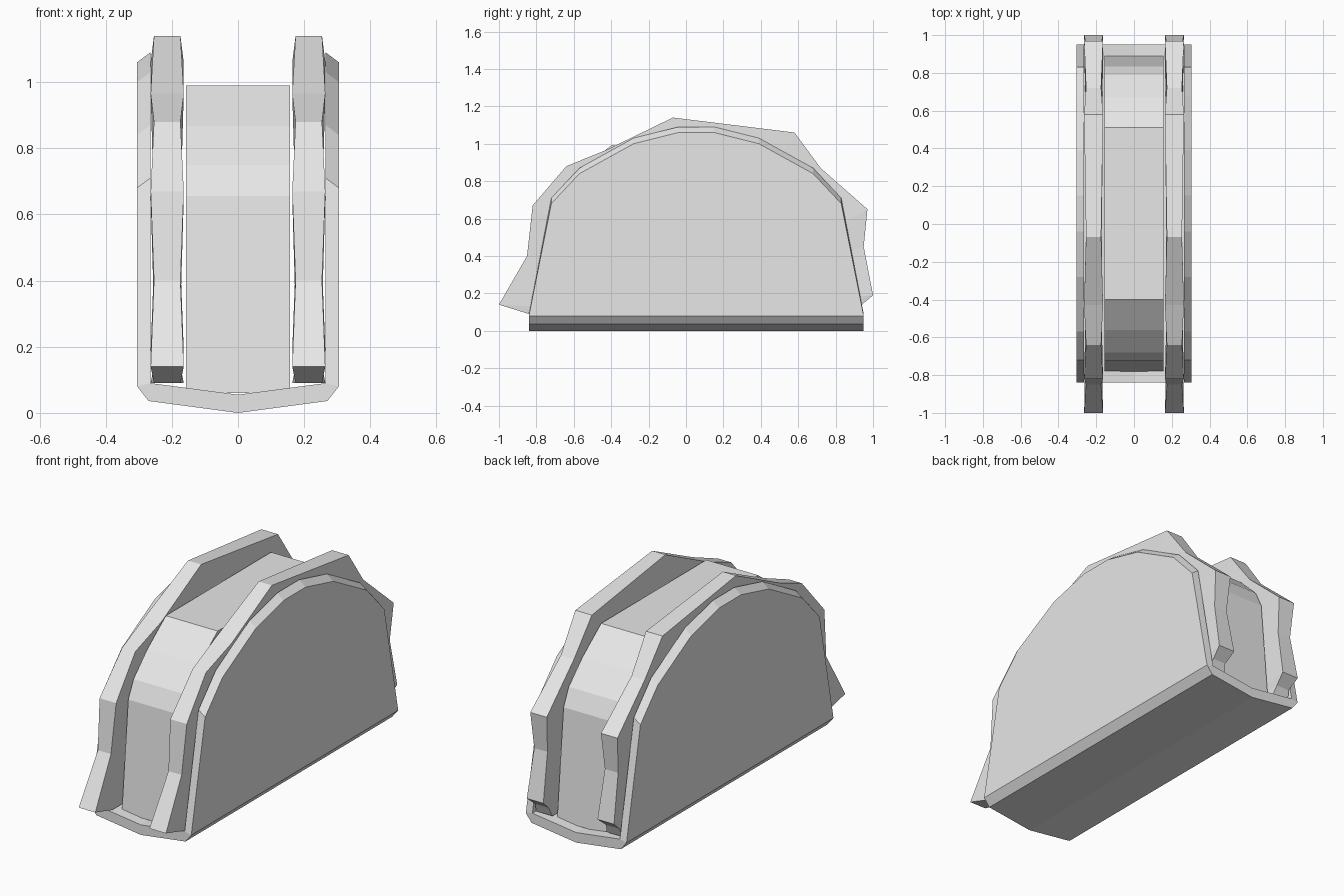
import bpy, bmesh

if "Cube" in bpy.data.objects:
    bpy.data.objects.remove(bpy.data.objects["Cube"])

mat = bpy.data.materials.new("plain grey")
mat.diffuse_color = (0.8, 0.8, 0.8, 1)
mat.use_nodes = True
mat.node_tree.nodes["Principled BSDF"].inputs["Base Color"].default_value = mat.diffuse_color
CY = 0.055  # centre of the shell and filling along y


def finish(bm, name):
    bmesh.ops.remove_doubles(bm, verts=bm.verts, dist=0.0005)
    bmesh.ops.recalc_face_normals(bm, faces=bm.faces)
    me = bpy.data.meshes.new(name)
    bm.to_mesh(me)
    bm.free()
    me.materials.append(mat)
    ob = bpy.data.objects.new(name, me)
    bpy.context.collection.objects.link(ob)
    return ob


def face(bm, pts):
    bm.faces.new([bm.verts.new(p) for p in pts])


def bridge(bm, a, b, closed=True):
    n = len(a)
    for i in range(n if closed else n - 1):
        j = (i + 1) % n
        face(bm, [a[i], a[j], b[j], b[i]])


def symmetric(half):
    # mirror a half profile about the centre line in y
    return half + [(2 * CY - y, z) for y, z in reversed(half)]


# Folded shell: two arched walls joined by a shallow V floor
arch = symmetric([(-0.84, 0.08), (-0.72, 0.68), (-0.57, 0.84), (-0.28, 1.0), (-0.04, 1.06)])
bm = bmesh.new()
for s in (-1, 1):
    outer = [(s * 0.305, y, z) for y, z in arch]
    inner = [(s * 0.265, y, z + (0.01 if z < 0.1 else 0.03)) for y, z in arch]
    face(bm, outer)
    face(bm, inner)
    bridge(bm, outer, inner, closed=False)
    section = [(0.305, 0.08), (0.27, 0.036), (0, 0.0), (0, 0.055), (0.265, 0.09)]
    ends = [[(s * x, y, z) for x, z in section] for y in (-0.84, 0.95)]
    for e in ends:
        face(bm, e)
    for i in (0, 1, 3):
        face(bm, [ends[0][i], ends[0][i + 1], ends[1][i + 1], ends[1][i]])
finish(bm, "folded_shell")

# Middle filling: a straight block with a chamfered arch profile
prof = symmetric([(-0.78, 0.06), (-0.725, 0.655), (-0.68, 0.75), (-0.56, 0.868), (-0.4, 0.99)])
bm = bmesh.new()
a, b = [[(x, y, z) for y, z in prof] for x in (-0.157, 0.157)]
face(bm, a)
face(bm, b)
bridge(bm, a, b)
finish(bm, "middle_filling")

# Ragged leaf slabs: edge points alternate between wide and narrow
leaf = [(-0.84, 0.09), (-1.0, 0.14), (-0.85, 0.4), (-0.82, 0.67), (-0.64, 0.88),
        (-0.43, 0.965), (-0.07, 1.14), (0.58, 1.06), (0.72, 0.87), (0.97, 0.65),
        (0.95, 0.45), (1.0, 0.19), (0.94, 0.14), (0.92, 0.09)]
for s, side in ((-1, "left"), (1, "right")):
    bm = bmesh.new()
    half = [0.04 if i % 2 == 0 else 0.05 for i in range(len(leaf))]
    a = [(s * (0.214 - h), y, z) for h, (y, z) in zip(half, leaf)]
    b = [(s * (0.214 + h), y, z) for h, (y, z) in zip(half, leaf)]
    bridge(bm, a, b)
    for ring, x in ((a, 0.174), (b, 0.254)):
        # fan each side from a central point so the wavy edge stays flat-faced
        bridge(bm, ring, [(s * x, y * 0.6, 0.09 + (z - 0.09) * 0.6) for _, y, z in ring])
        face(bm, [(s * x, y * 0.6, 0.09 + (z - 0.09) * 0.6) for _, y, z in ring])
    finish(bm, side + "_leaf_slab")
